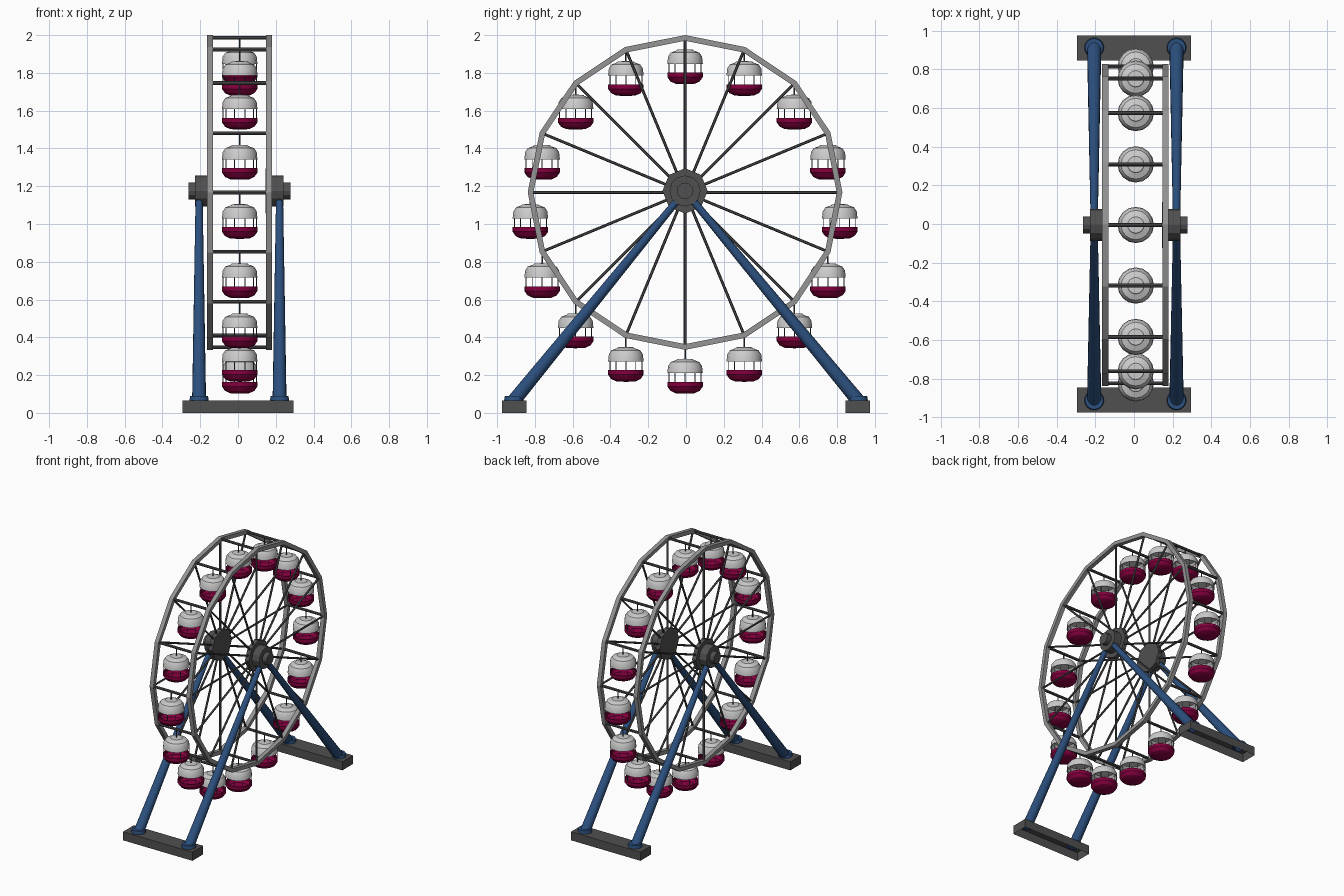
import bpy, bmesh, math
from mathutils import Vector

if "Cube" in bpy.data.objects:
    bpy.data.objects.remove(bpy.data.objects["Cube"])

HUB_Z, RIM_R, N = 1.167, 0.833, 16
X0, Y0 = 0.007, -0.005  # the wheel sits slightly off the middle of the beams


def material(name, rgb):
    m = bpy.data.materials.new(name)
    m.diffuse_color = (*rgb, 1)
    m.use_nodes = True
    m.node_tree.nodes["Principled BSDF"].inputs["Base Color"].default_value = m.diffuse_color
    return m


DARK = material("dark_grey", (0.08, 0.08, 0.08))
STEEL = material("steel", (0.3, 0.3, 0.3))
LIGHT = material("light_grey", (0.6, 0.6, 0.6))
BLUE = material("blue", (0.025, 0.08, 0.21))
RED = material("maroon", (0.24, 0.0, 0.05))


def finish(bm, name, mat, smooth=None):
    bmesh.ops.recalc_face_normals(bm, faces=bm.faces)
    me = bpy.data.meshes.new(name)
    bm.to_mesh(me)
    bm.free()
    ob = bpy.data.objects.new(name, me)
    bpy.context.collection.objects.link(ob)
    me.materials.append(mat)
    if smooth:
        bpy.ops.object.select_all(action='DESELECT')
        ob.select_set(True)
        bpy.context.view_layer.objects.active = ob
        bpy.ops.object.shade_smooth_by_angle(angle=math.radians(smooth))
    return ob


def rod(bm, a, b, r1, r2=None, sides=8):
    """Tapered bar between two points."""
    a, b = Vector(a), Vector(b)
    d = (b - a).normalized()
    u = d.cross(Vector((1, 0, 0)) if abs(d.x) < 0.9 else Vector((0, 1, 0))).normalized()
    w = d.cross(u)
    rings = []
    for p, r in ((a, r1), (b, r1 if r2 is None else r2)):
        rings.append([bm.verts.new(p + r * (math.cos(t) * u + math.sin(t) * w))
                      for t in (2 * math.pi * i / sides for i in range(sides))])
    for i in range(sides):
        j = (i + 1) % sides
        bm.faces.new((rings[0][i], rings[0][j], rings[1][j], rings[1][i]))
    bm.faces.new(rings[0][::-1])
    bm.faces.new(rings[1])


def lathe(bm, profile, centre, sides):
    """Turn an (r, z) profile around the vertical; r = 0 makes a pole."""
    c = Vector(centre)
    rings = []
    for r, z in profile:
        if r == 0:
            rings.append([bm.verts.new(c + Vector((0, 0, z)))] * sides)
        else:
            rings.append([bm.verts.new(c + Vector((r * math.cos(2 * math.pi * i / sides),
                                                   r * math.sin(2 * math.pi * i / sides), z)))
                          for i in range(sides)])
    for a, b in zip(rings, rings[1:]):
        for i in range(sides):
            j = (i + 1) % sides
            corners = list(dict.fromkeys((a[i], a[j], b[j], b[i])))
            if len(corners) > 2:
                bm.faces.new(corners)


def on_wheel(x, r, i):
    t = 2 * math.pi * i / N
    return Vector((X0 + x, Y0 + r * math.sin(t), HUB_Z + r * math.cos(t)))


for s, side in ((-1, "left"), (1, "right")):
    # sixteen-sided rim of square section
    bm = bmesh.new()
    section = [(0.140, RIM_R), (0.172, RIM_R), (0.172, RIM_R - 0.03), (0.140, RIM_R - 0.03)]
    loops = [[bm.verts.new(on_wheel(s * x, r, i)) for x, r in section] for i in range(N)]
    for i in range(N):
        a, b = loops[i], loops[(i + 1) % N]
        for k in range(4):
            m = (k + 1) % 4
            bm.faces.new((a[k], a[m], b[m], b[k]))
    finish(bm, side + "_rim", STEEL)

    # spokes
    bm = bmesh.new()
    for i in range(N):
        rod(bm, on_wheel(s * 0.155, 0.08, i), on_wheel(s * 0.155, RIM_R - 0.02, i), 0.0075, sides=6)
    finish(bm, side + "_spokes", DARK)

    # hub: plate, drum and cap
    bm = bmesh.new()
    for x0, x1, r, n in ((0.139, 0.172, 0.12, 8), (0.172, 0.234, 0.082, 12), (0.234, 0.27, 0.044, 12)):
        rod(bm, (X0 + s * x0, Y0, HUB_Z + 0.008), (X0 + s * x1, Y0, HUB_Z + 0.008), r, sides=n)
    finish(bm, side + "_hub", DARK)

    # splayed legs with foot collars
    for f, end in ((-1, "front"), (1, "back")):
        bm = bmesh.new()
        x = X0 + s * 0.213
        rod(bm, (x, f * 0.915, 0.06), (x, Y0 + f * 0.045, 1.12), 0.037, 0.019, 16)
        rod(bm, (x, f * 0.912, 0.06), (x, f * 0.912, 0.09), 0.052, 0.047, 16)
        finish(bm, f"{side}_{end}_leg", BLUE, 40)

# cross bars joining the rims
bm = bmesh.new()
for i in range(N):
    rod(bm, on_wheel(-0.145, RIM_R - 0.014, i), on_wheel(0.145, RIM_R - 0.014, i), 0.010, sides=8)
finish(bm, "cross_bars", DARK)

# ground beams, open underneath
for f, end in ((-1, "front"), (1, "back")):
    bm = bmesh.new()
    bmesh.ops.create_cube(bm, size=1)
    for v in bm.verts:
        v.co = Vector((v.co.x * 0.59, v.co.y * 0.13 + f * 0.91, (v.co.z + 0.5) * 0.066))
    low = [p for p in bm.faces if all(v.co.z < 0.01 for v in p.verts)]
    bmesh.ops.delete(bm, geom=low, context='FACES_ONLY')
    finish(bm, end + "_ground_beam", DARK)

# gondolas hanging upright from the cross bars
ROOF = [(0, -0.061), (0.042, -0.063), (0.046, -0.068), (0.076, -0.079), (0.090, -0.100),
        (0.094, -0.138), (0.088, -0.138), (0.084, -0.103), (0.07, -0.087), (0, -0.077)]
TUB = [(0.087, -0.184), (0.094, -0.184), (0.094, -0.208), (0.078, -0.231), (0.05, -0.244), (0, -0.246),
       (0, -0.238), (0.07, -0.226), (0.087, -0.206), (0.087, -0.184)]
for i in range(N):
    p = on_wheel(0.002, RIM_R - 0.014, i)
    bm = bmesh.new()
    lathe(bm, ROOF, p, 16)
    finish(bm, f"gondola_roof_{i}", LIGHT, 30)
    bm = bmesh.new()
    lathe(bm, TUB, p, 16)
    bmesh.ops.remove_doubles(bm, verts=bm.verts, dist=1e-5)
    finish(bm, f"gondola_tub_{i}", RED, 30)
    bm = bmesh.new()
    rod(bm, p, p + Vector((0, 0, -0.07)), 0.004, sides=6)
    for k in range(10):
        t = 2 * math.pi * k / 10
        q = p + Vector((0.089 * math.cos(t), 0.089 * math.sin(t), 0))
        rod(bm, q + Vector((0, 0, -0.13)), q + Vector((0, 0, -0.19)), 0.0025, sides=4)
    finish(bm, f"gondola_hanger_and_posts_{i}", DARK)
